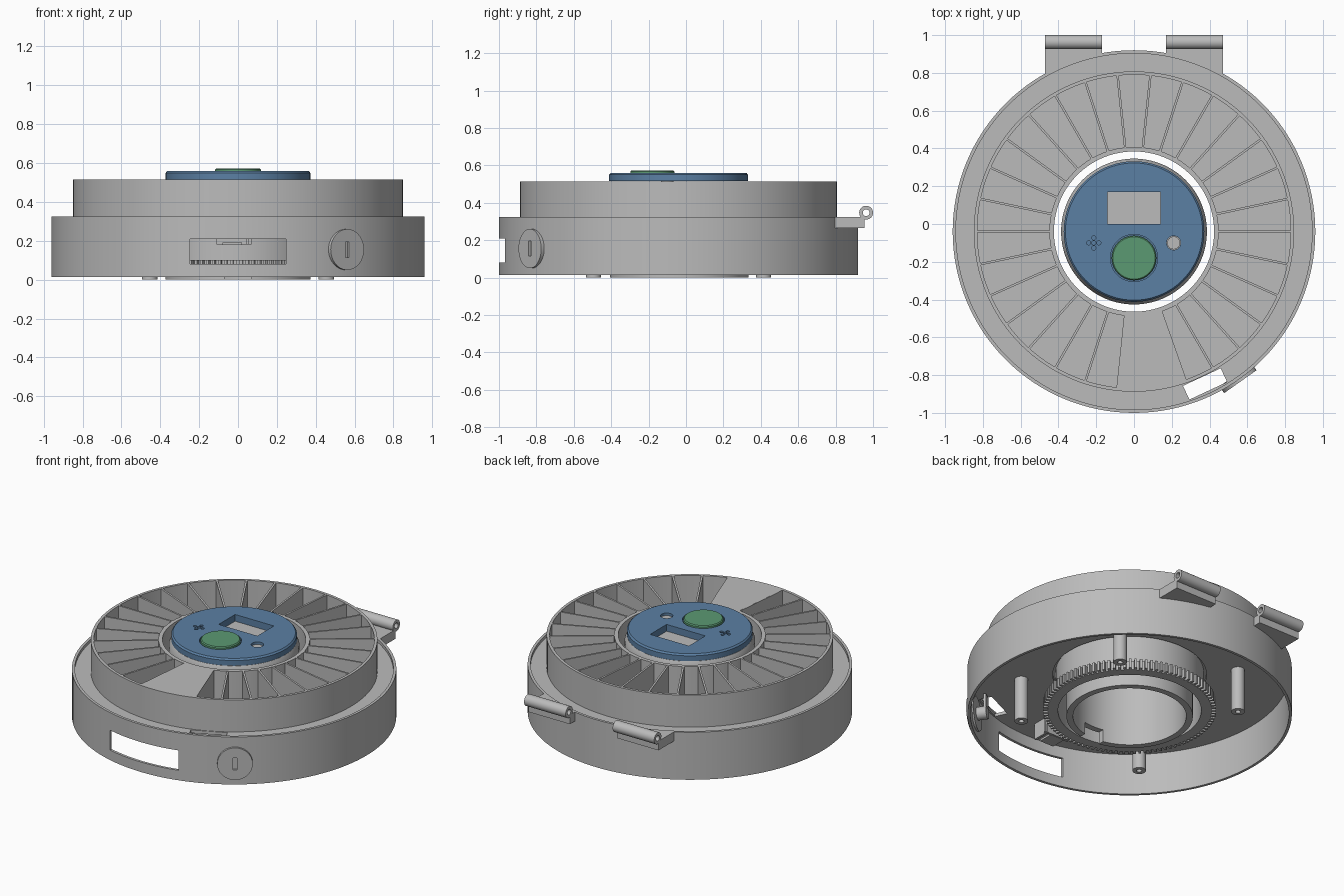
import bpy, bmesh, math
from mathutils import Matrix, Vector

if "Cube" in bpy.data.objects:
    bpy.data.objects.remove(bpy.data.objects["Cube"])

CY = -0.04                      # y of the round body's axis
AXIS = Matrix.Translation((0, CY, 0))


def material(name, rgb):
    m = bpy.data.materials.new(name)
    m.diffuse_color = (*rgb, 1)
    m.use_nodes = True
    m.node_tree.nodes["Principled BSDF"].inputs["Base Color"].default_value = m.diffuse_color
    return m


GREY = material("light grey plastic", (0.50, 0.50, 0.50))
BLUE = material("blue panel", (0.105, 0.215, 0.37))
GREEN = material("green button", (0.105, 0.32, 0.17))


def finish(name, bm, mat):
    bmesh.ops.remove_doubles(bm, verts=bm.verts, dist=1e-5)
    bmesh.ops.recalc_face_normals(bm, faces=bm.faces)
    me = bpy.data.meshes.new(name)
    bm.to_mesh(me)
    bm.free()
    me.materials.append(mat)
    ob = bpy.data.objects.new(name, me)
    bpy.context.collection.objects.link(ob)
    return ob


def lathe(name, profile, mat=GREY, mtx=AXIS, seg=128, arc=None):
    """Revolve a closed (radius, z) profile, fully or over an arc in degrees."""
    bm = bmesh.new()
    a0, a1 = arc or (0, 360)
    count = seg + 1 if arc else seg
    rings = []
    for i in range(count):
        a = math.radians(a0 + (a1 - a0) * i / seg)
        rings.append([bm.verts.new(mtx @ Vector((r * math.cos(a), r * math.sin(a), z)))
                      for r, z in profile])
    n = len(profile)
    for i in range(seg):
        p, q = rings[i], rings[(i + 1) % count]
        for j in range(n):
            k = (j + 1) % n
            if profile[j][0] > 0 or profile[k][0] > 0:
                bm.faces.new((p[j], p[k], q[k], q[j]))
    if arc:
        bm.faces.new(rings[0])
        bm.faces.new(rings[-1])
    return finish(name, bm, mat)


def ring(r0, r1, z0, z1):
    return [(r0, z0), (r1, z0), (r1, z1), (r0, z1)]


def boxes(name, items, mat=GREY):
    """One object from several boxes given as (size, matrix)."""
    bm = bmesh.new()
    for size, mtx in items:
        bmesh.ops.create_cube(bm, size=1, matrix=mtx @ Matrix.Diagonal((*size, 1)))
    bmesh.ops.recalc_face_normals(bm, faces=bm.faces)
    me = bpy.data.meshes.new(name)
    bm.to_mesh(me)
    bm.free()
    me.materials.append(mat)
    ob = bpy.data.objects.new(name, me)
    bpy.context.collection.objects.link(ob)
    return ob


def at(x, y, z):
    return Matrix.Translation((x, y, z))


def polar(deg, r, z):
    """Placement at an angle on the body, local x pointing outward."""
    return AXIS @ Matrix.Rotation(math.radians(deg), 4, 'Z') @ at(r, 0, z)


def cut(target, cutters):
    bpy.context.view_layer.objects.active = target
    for c in cutters:
        c.hide_render = True
        mod = target.modifiers.new("cut", 'BOOLEAN')
        mod.operation, mod.solver, mod.object = 'DIFFERENCE', 'EXACT', c
        bpy.ops.object.modifier_apply(modifier=mod.name)
        bpy.data.objects.remove(c)


TURN_X = Matrix.Rotation(math.pi / 2, 4, 'Y')   # lathe axis z -> x

# Base shell: outer wall with raised rim, ledge plate, open underside
base = lathe("base_shell", [(0.96, 0.015), (0.96, 0.325), (0.943, 0.325), (0.943, 0.305),
                            (0.455, 0.305), (0.455, 0.285), (0.943, 0.285), (0.943, 0.015)])
cut(base, [
    boxes("window_cutter", [((0.495, 0.3, 0.13), at(0, -0.98, 0.145))]),
    boxes("slot_cutter", [((0.08, 0.22, 0.2), polar(-65, 0.89, 0.33))]),
])

# Lock disc with key slot, lock barrel and cam
KNOB = -54.7
lock = lathe("lock_disc", [(0, -0.03), (0.105, -0.03), (0.105, 0.014), (0, 0.014)],
             mtx=polar(KNOB, 0.96, 0.155) @ TURN_X, seg=48)
cut(lock, [boxes("key_slot_cutter", [((0.03, 0.022, 0.08), polar(KNOB, 0.975, 0.155))])])
lathe("lock_barrel", [(0, -0.09), (0.04, -0.09), (0.04, -0.02), (0, -0.02)],
      mtx=polar(KNOB, 0.96, 0.155) @ TURN_X, seg=32)
boxes("lock_cam", [((0.015, 0.06, 0.14), polar(KNOB, 0.88, 0.2))])

# Hinges: block trimmed to the round wall, hollow barrel
for side, label in ((-1, "left"), (1, "right")):
    x = side * 0.32
    block = boxes("hinge_block_" + label, [((0.30, 0.255, 0.06), at(x, 0.8275, 0.295))])
    cut(block, [lathe("wall_cutter", [(0, 0.1), (0.955, 0.1), (0.955, 0.5), (0, 0.5)])])
    lathe("hinge_barrel_" + label, ring(0.018, 0.037, -0.15, 0.15),
          mtx=at(x, 0.963, 0.347) @ TURN_X, seg=32)

# Screw posts under the ledge
for sx in (-1, 1):
    for sy in (-1, 1):
        lathe("screw_post", [(0, 0.29), (0.04, 0.29), (0.04, 0.0), (0.016, 0.0),
                             (0.016, 0.06), (0, 0.06)],
              mtx=at(sx * 0.455, CY + sy * 0.455, 0), seg=32)

# Bracket behind the front window
boxes("sensor_bracket", [((0.18, 0.014, 0.11), at(-0.02, -0.74, 0.235)),
                         ((0.014, 0.12, 0.11), at(0.05, -0.79, 0.235)),
                         ((0.10, 0.10, 0.014), at(-0.03, -0.79, 0.185))])

# Rotating tray: outer wall, floor, hub wall carrying on down to the gear
lathe("tray", [(0.848, 0.306), (0.848, 0.515), (0.83, 0.515), (0.83, 0.32),
               (0.448, 0.32), (0.448, 0.515), (0.424, 0.515), (0.424, 0.04),
               (0.438, 0.04), (0.438, 0.306)])
boxes("tray_dividers", [((0.386, 0.012, 0.197), polar(12 * k, 0.639, 0.416))
                        for k in range(30) if k != 23])
lathe("tray_blank_cell", ring(0.44, 0.838, 0.315, 0.515), seg=12, arc=(-96.3, -70.5))

# Drive gear under the tray
lathe("gear_rim", ring(0.424, 0.485, 0.04, 0.10))
boxes("gear_teeth", [((0.035, 0.015, 0.06), polar(3.6 * k, 0.4945, 0.07)) for k in range(100)])

# Fixed centre column with closed top
column = lathe("centre_column", [(0.335, 0), (0.374, 0), (0.374, 0.43), (0.386, 0.45),
                                 (0.386, 0.485), (0.372, 0.515), (0, 0.515), (0, 0.50),
                                 (0.335, 0.50)])
cut(column, [boxes("notch_cutter", [((0.10, 0.14, 0.16), polar(-90, 0.355, 0.0))])])

# Blue control panel with screen, indicator, speaker and button openings
panel = lathe("control_panel", [(0, 0.516), (0.372, 0.516), (0.372, 0.55), (0.363, 0.56),
                                (0, 0.56)], BLUE)


def hole(r, x, y, z0, seg=32):
    return lathe("hole_cutter", [(0, z0), (r, z0), (r, 0.6), (0, 0.6)], BLUE, at(x, y, 0), seg)


cutters = [boxes("screen_cutter", [((0.28, 0.17, 0.2), at(0, 0.085, 0.56))], BLUE),
           hole(0.125, 0, -0.18, 0.545, 64), hole(0.037, 0.21, -0.10, 0.5)]
for dx, dy in ((0, 0), (1, 0), (-1, 0), (0, 1), (0, -1)):
    cutters.append(hole(0.011, -0.213 + dx * 0.027, -0.10 + dy * 0.027, 0.53, 16))
cut(panel, cutters)
lathe("indicator_light", [(0, 0.51), (0.034, 0.51), (0.034, 0.545), (0, 0.545)],
      mtx=at(0.21, -0.10, 0), seg=32)

# Green push button
lathe("push_button", [(0, 0.54), (0.118, 0.54), (0.118, 0.567), (0.112, 0.573), (0, 0.573)],
      GREEN, at(0, -0.18, 0), 64)

# Smooth curved walls, keep crisp edges
for ob in bpy.context.scene.objects:
    ob.select_set(True)
bpy.context.view_layer.objects.active = base
bpy.ops.object.shade_smooth_by_angle(angle=math.radians(30))
